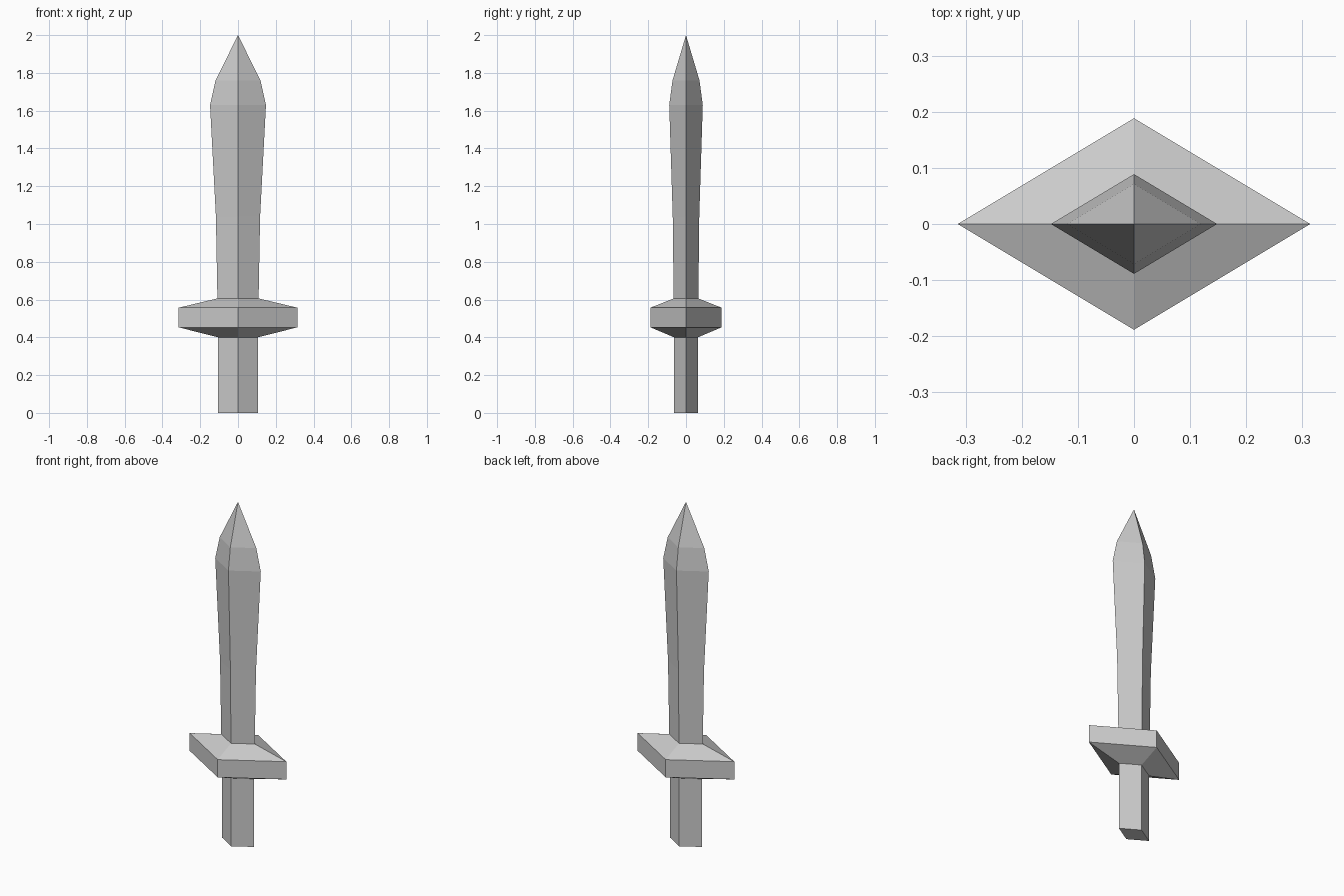
import bpy, bmesh

if "Cube" in bpy.data.objects:
    bpy.data.objects.remove(bpy.data.objects["Cube"])

DEPTH_RATIO = 0.6  # diamond cross-section: depth / width


def loft(name, levels, cap_bottom=False, tip=None):
    """Skin diamond rings given as (z, half width), optionally closed to a point."""
    bm = bmesh.new()
    rings = []
    for z, w in levels:
        d = w * DEPTH_RATIO
        rings.append([bm.verts.new(p) for p in
                      ((w, 0, z), (0, d, z), (-w, 0, z), (0, -d, z))])
    for a, b in zip(rings, rings[1:]):
        for i in range(4):
            j = (i + 1) % 4
            bm.faces.new((a[i], a[j], b[j], b[i]))
    if cap_bottom:
        bm.faces.new(rings[0][::-1])
    if tip is not None:
        top = bm.verts.new((0, 0, tip))
        for i in range(4):
            bm.faces.new((rings[-1][i], rings[-1][(i + 1) % 4], top))
    mesh = bpy.data.meshes.new(name)
    bm.to_mesh(mesh)
    bm.free()
    obj = bpy.data.objects.new(name, mesh)
    bpy.context.collection.objects.link(obj)
    return obj


# Grip, closed at the foot
loft("handle", [(0, 0.105), (0.4, 0.105)], cap_bottom=True)

# Bevelled cross guard, open where the grip and blade join it
loft("guard", [(0.4, 0.105), (0.453, 0.314), (0.557, 0.314), (0.606, 0.109)])

# Blade swelling towards the point
loft("blade", [(0.606, 0.109), (1.04, 0.117), (1.63, 0.148), (1.76, 0.119)], tip=2.0)
